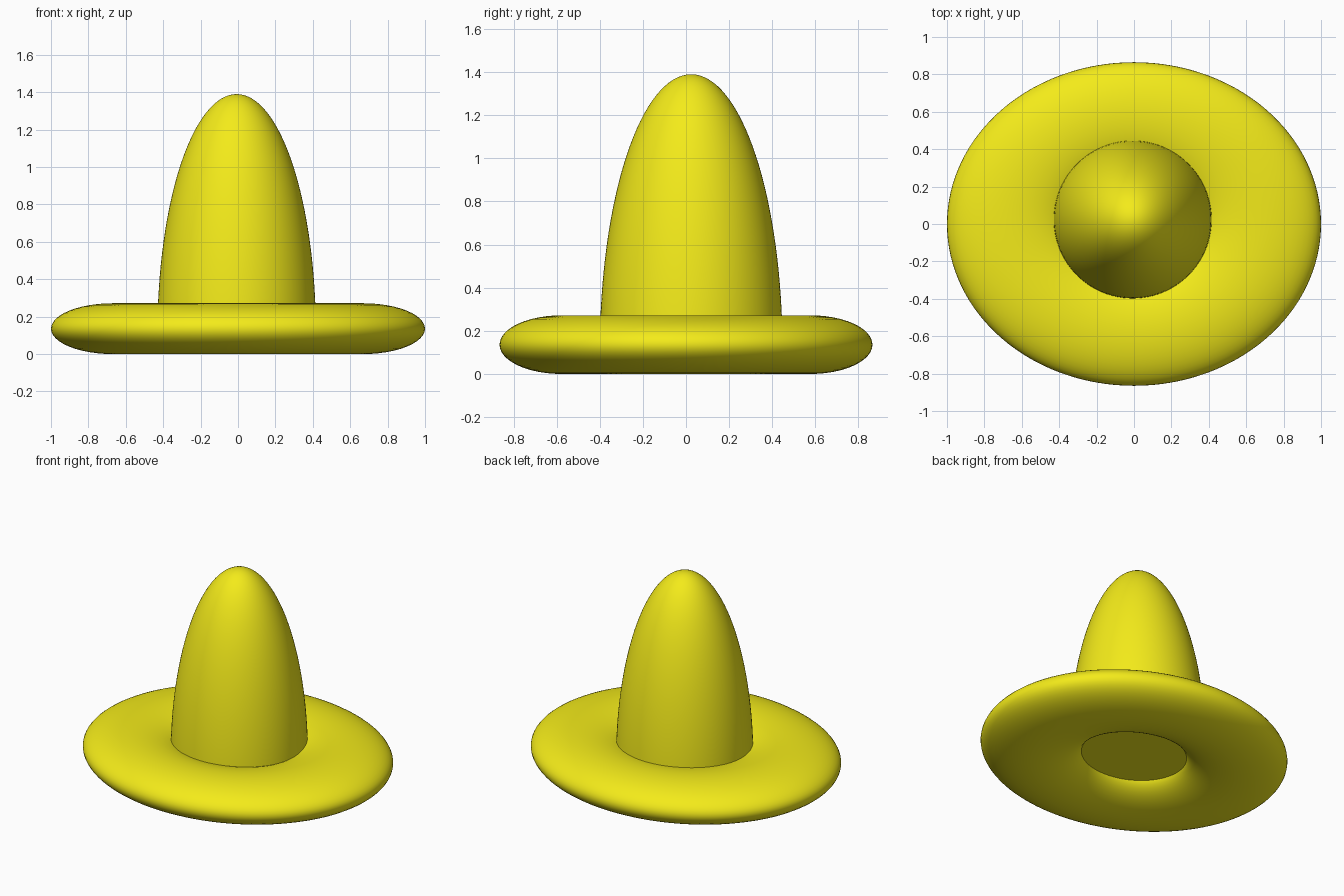
import bpy, bmesh
from math import sin, cos, pi, radians

if "Cube" in bpy.data.objects:
    bpy.data.objects.remove(bpy.data.objects["Cube"])

YELLOW = bpy.data.materials.new("yellow")
YELLOW.diffuse_color = (0.9, 0.83, 0.01, 1)
YELLOW.use_nodes = True
YELLOW.node_tree.nodes["Principled BSDF"].inputs["Base Color"].default_value = YELLOW.diffuse_color


def finish(obj, name):
    obj.name = name
    obj.data.materials.append(YELLOW)
    bpy.context.view_layer.objects.active = obj
    obj.select_set(True)
    bpy.ops.object.shade_smooth_by_angle(angle=radians(40))
    obj.select_set(False)


# Brim: flattened oval ring
bpy.ops.mesh.primitive_torus_add(major_radius=0.667, minor_radius=0.333,
                                 major_segments=128, minor_segments=48,
                                 location=(0, 0, 0.136))
brim = bpy.context.object
brim.scale = (1, 0.865, 0.136 / 0.333)
bpy.ops.object.transform_apply(location=False, rotation=False, scale=True)
finish(brim, "brim")

# Crown: tall half ellipsoid, closed underneath by a flat disc
BASE, TOP, RADIUS, STEPS = 0.105, 1.39, 0.424, 32
bm = bmesh.new()
profile = [(0, 0)] + [(RADIUS * cos(a), (TOP - BASE) * sin(a))
                      for a in (pi / 2 * i / STEPS for i in range(STEPS + 1))]
verts = [bm.verts.new((r, 0, z)) for r, z in profile]
edges = [bm.edges.new(pair) for pair in zip(verts, verts[1:])]
bmesh.ops.spin(bm, geom=verts + edges, cent=(0, 0, 0), axis=(0, 0, 1),
               angle=2 * pi, steps=96)
bmesh.ops.remove_doubles(bm, verts=bm.verts, dist=1e-5)
bmesh.ops.recalc_face_normals(bm, faces=bm.faces)
mesh = bpy.data.meshes.new("crown")
bm.to_mesh(mesh)
bm.free()
crown = bpy.data.objects.new("crown", mesh)
crown.location = (-0.007, 0.024, BASE)
bpy.context.collection.objects.link(crown)
bpy.ops.object.select_all(action='DESELECT')
finish(crown, "crown")
